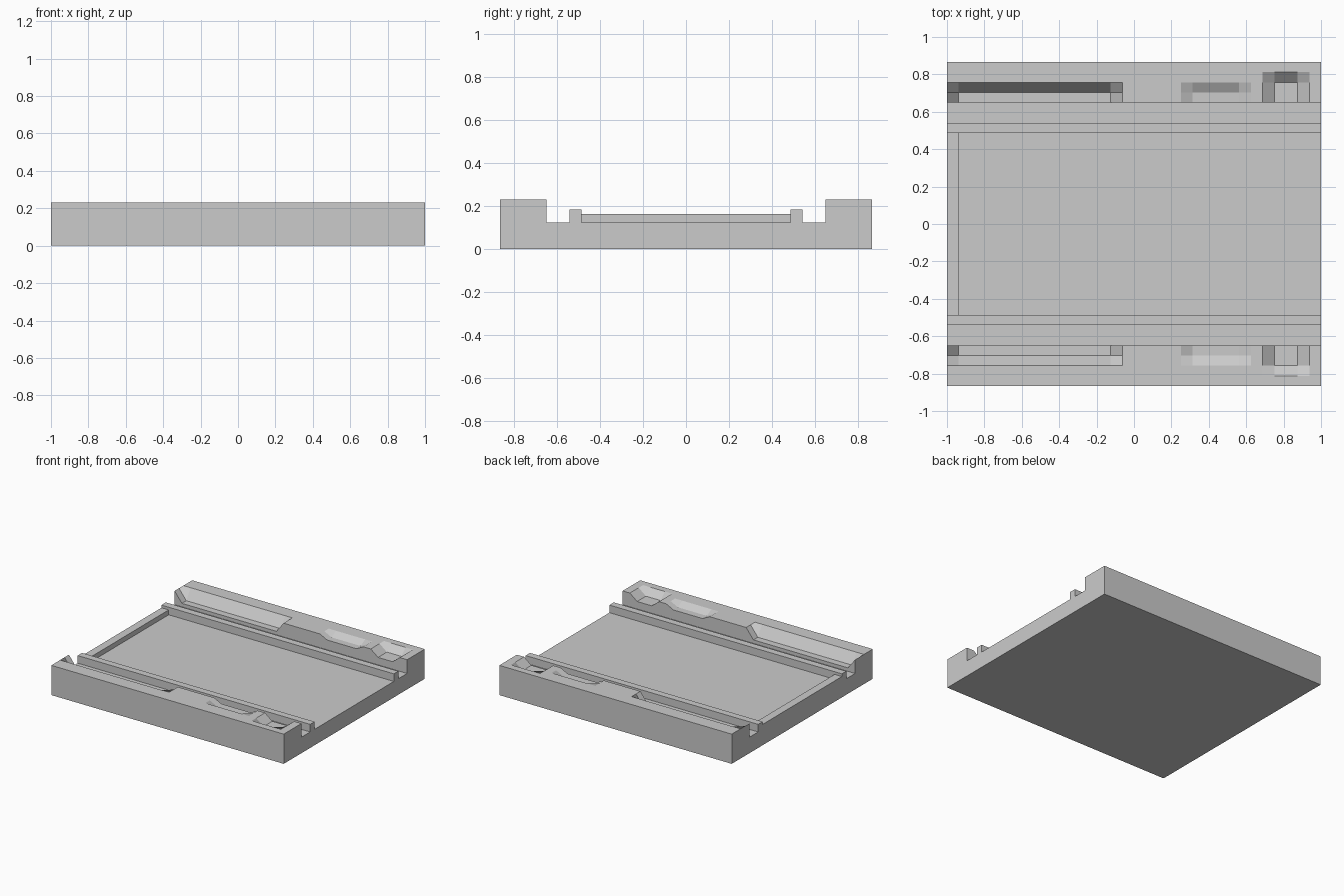
import bpy, bmesh

if "Cube" in bpy.data.objects:
    bpy.data.objects.remove(bpy.data.objects["Cube"])

U, V = 1 / 16, 0.866 / 16                     # grid step along x and y
FLOOR, LIP, KERB, TOP = 0.124, 0.162, 0.183, 0.231

# Cross-section from the centre outwards: (y in grid steps, height)
half = [(9, FLOOR), (9, KERB), (10, KERB), (10, FLOOR), (12, FLOOR),
        (12, TOP), (13, TOP), (14, TOP), (15, TOP), (16, TOP)]
rows = [(-y, z) for y, z in reversed(half)] + half

# Notches worn into the wall edges: first x, last x, outermost y, depth
notches = [(-15, -2, 13, 0.08), (5, 9, 13, 0.031), (12, 14, 14, 0.049)]

# Columns along x; the repeated -15 makes the upright face of the end lip
cols = [(-16, True), (-15, True), (-15, False)]
cols += [(x, False) for x in (-2, -1, 4, 5, 9, 10, 11, 12, 14, 15, 16)]


def height(x, lip, y, z):
    if z == TOP:
        for x0, x1, reach, depth in notches:
            if x0 <= x <= x1 and abs(y) <= reach:
                return TOP - depth
    if lip and abs(y) == 9 and z == FLOOR:
        return LIP
    return z


# Top surface of the channel tile
bm = bmesh.new()
grid = [[bm.verts.new((x * U, y * V, height(x, lip, y, z))) for y, z in rows]
        for x, lip in cols]
for a, b in zip(grid, grid[1:]):
    for j in range(len(rows) - 1):
        bm.faces.new((a[j], b[j], b[j + 1], a[j + 1]))
bmesh.ops.remove_doubles(bm, verts=bm.verts, dist=1e-4)
bmesh.ops.dissolve_degenerate(bm, dist=1e-4, edges=bm.edges)

# Outer sides and underside
border = [e for e in bm.edges if e.is_boundary]
ext = bmesh.ops.extrude_edge_only(bm, edges=border)["geom"]
for v in ext:
    if isinstance(v, bmesh.types.BMVert):
        v.co.z = 0
bmesh.ops.remove_doubles(bm, verts=bm.verts, dist=1e-4)
bmesh.ops.dissolve_degenerate(bm, dist=1e-4, edges=bm.edges)
bmesh.ops.holes_fill(bm, edges=[e for e in bm.edges if e.is_boundary])
bmesh.ops.dissolve_limit(bm, angle_limit=0.01, verts=bm.verts, edges=bm.edges)
bmesh.ops.recalc_face_normals(bm, faces=bm.faces)

mesh = bpy.data.meshes.new("channel_tile")
bm.to_mesh(mesh)
bm.free()
bpy.context.collection.objects.link(bpy.data.objects.new("channel_tile", mesh))
